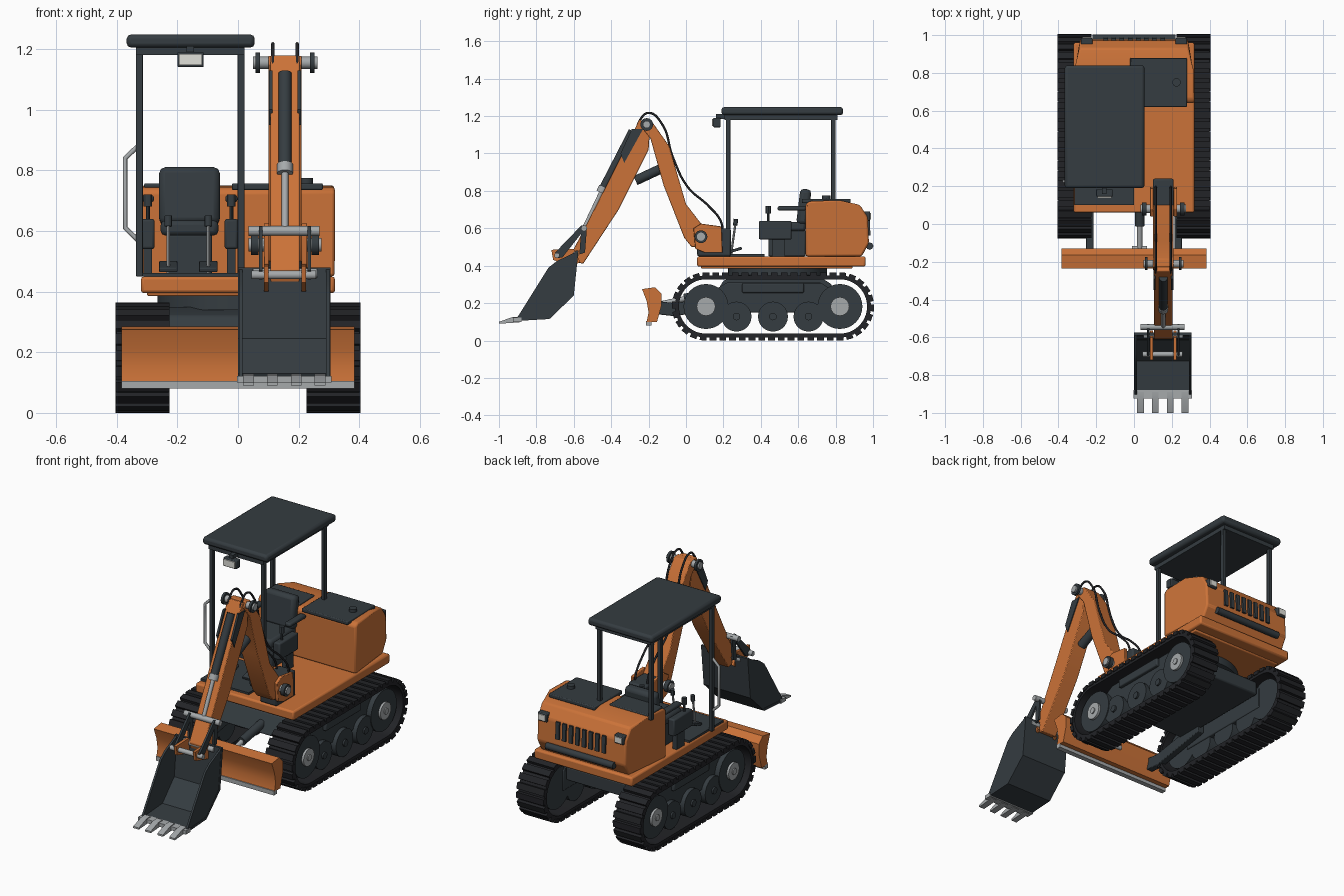
import bpy, bmesh, math
from mathutils import Vector, Matrix

if "Cube" in bpy.data.objects:
    bpy.data.objects.remove(bpy.data.objects["Cube"])

def material(name, c):
    m = bpy.data.materials.new(name)
    m.diffuse_color = (*c, 1)
    m.use_nodes = True
    m.node_tree.nodes["Principled BSDF"].inputs["Base Color"].default_value = m.diffuse_color
    return m

ORANGE = material("orange_paint", (0.60, 0.17, 0.04))
DARK = material("dark_steel", (0.035, 0.045, 0.052))
RUBBER = material("rubber", (0.016, 0.017, 0.02))
GREY = material("bare_steel", (0.38, 0.40, 0.41))
LAMP = material("lamp_glass", (0.75, 0.75, 0.7))

def finish(bm, name, mat, bevel=0):
    bmesh.ops.recalc_face_normals(bm, faces=bm.faces)
    me = bpy.data.meshes.new(name)
    bm.to_mesh(me)
    bm.free()
    ob = bpy.data.objects.new(name, me)
    bpy.context.collection.objects.link(ob)
    me.materials.append(mat)
    if bevel:
        b = ob.modifiers.new("bevel", 'BEVEL')
        b.width, b.segments = bevel, 2
    return ob

def box(name, x0, x1, y0, y1, z0, z1, mat, bevel=0, tilt=0):
    bm = bmesh.new()
    m = (Matrix.Translation(((x0+x1)/2, (y0+y1)/2, (z0+z1)/2)) @ Matrix.Rotation(tilt, 4, 'X')
         @ Matrix.Diagonal((x1-x0, y1-y0, z1-z0, 1)))
    bmesh.ops.create_cube(bm, size=1, matrix=m)
    return finish(bm, name, mat, bevel)

def prism(name, pts, x0, x1, mat, bevel=0, shape=None):
    """Side profile of (y, z) points extruded along x."""
    bm = bmesh.new()
    a, b = ([bm.verts.new((x, y, z)) for y, z in pts] for x in (x0, x1))
    bm.faces.new(a)
    bm.faces.new(b)
    for i in range(len(pts)):
        j = (i+1) % len(pts)
        bm.faces.new((a[i], a[j], b[j], b[i]))
    if shape:
        for v in bm.verts:
            shape(v.co)
    return finish(bm, name, mat, bevel)

def rod(name, a, b, r, mat, seg=20):
    a, b = Vector(a), Vector(b)
    d = b-a
    bm = bmesh.new()
    m = Matrix.Translation((a+b)/2) @ d.to_track_quat('Z', 'Y').to_matrix().to_4x4()
    bmesh.ops.create_cone(bm, cap_ends=True, segments=seg, radius1=r, radius2=r, depth=d.length, matrix=m)
    return finish(bm, name, mat)

def pin(name, x0, x1, y, z, r, mat, seg=24):
    return rod(name, (x0, y, z), (x1, y, z), r, mat, seg)

def tube(name, pts, r, mat, smooth=True):
    cu = bpy.data.curves.new(name, 'CURVE')
    cu.dimensions, cu.bevel_depth, cu.bevel_resolution, cu.use_fill_caps = '3D', r, 2, True
    sp = cu.splines.new('BEZIER')
    sp.bezier_points.add(len(pts)-1)
    for p, co in zip(sp.bezier_points, pts):
        p.co = co
        p.handle_left_type = p.handle_right_type = 'AUTO' if smooth else 'VECTOR'
    cu.materials.append(mat)
    bpy.context.collection.objects.link(bpy.data.objects.new(name, cu))

# ---- crawler tracks
Y0, Y1, ZC = 0.107, 0.823, 0.182
L = Y1-Y0

def track_point(s, r):
    """Point and outward angle at arc length s round a track loop of radius r."""
    arc = math.pi*r
    if s < L:
        return Y0+s, ZC+r, math.pi/2
    s -= L
    if s < arc:
        a = math.pi/2 - s/r
        return Y1+r*math.cos(a), ZC+r*math.sin(a), a
    s -= arc
    if s < L:
        return Y1-s, ZC-r, -math.pi/2
    a = -math.pi/2 - (s-L)/r
    return Y0+r*math.cos(a), ZC+r*math.sin(a), a

for side, sx in (("left", -1), ("right", 1)):
    xi, xo = 0.23*sx, 0.40*sx
    bm = bmesh.new()
    rings = []
    for i in range(72):
        a = -math.pi/2 + math.pi*(i % 36)/35 + (math.pi if i >= 36 else 0)
        yc = Y1 if i < 36 else Y0
        rings.append([bm.verts.new((x, yc+r*math.cos(a), ZC+r*math.sin(a)))
                      for x, r in ((xi, .145), (xo, .145), (xo, .166), (xi, .166))])
    for i in range(72):
        p, q = rings[i], rings[(i+1) % 72]
        for k in range(4):
            bm.faces.new((p[k], p[(k+1) % 4], q[(k+1) % 4], q[k]))
    finish(bm, side+"_track_belt", RUBBER)
    bm = bmesh.new()
    R, N = 0.171, 48
    for i in range(N):
        y, z, a = track_point(i*(2*L+2*math.pi*R)/N, R)
        m = (Matrix.Translation(((xi+xo)/2, y, z)) @ Matrix.Rotation(a, 4, 'X')
             @ Matrix.Diagonal((0.178, 0.022, 0.036, 1)))
        bmesh.ops.create_cube(bm, size=1, matrix=m)
    finish(bm, side+"_track_lugs", RUBBER)
    # wheels, rollers and side frame
    for n, y in (("idler", Y0), ("sprocket", Y1)):
        pin(f"{side}_{n}", .26*sx, .375*sx, y, ZC, .12, DARK, 32)
        pin(f"{side}_{n}_hub", .37*sx, .388*sx, y, ZC, .05, GREY)
        pin(f"{side}_{n}_cap", .38*sx, .394*sx, y, ZC, .018, GREY, 12)
    for i, y in enumerate((.27, .465, .655)):
        pin(f"{side}_roller_{i}", .26*sx, .37*sx, y, .128, .08, DARK, 28)
        pin(f"{side}_roller_hub_{i}", .36*sx, .38*sx, y, .128, .02, DARK, 12)
    prism(side+"_track_frame", [(.15, .15), (.15, .27), (.22, .31), (.72, .31), (.78, .27), (.78, .15)],
          .255*sx, .345*sx, DARK, .006)
    box(side+"_track_guard", .30*sx, .365*sx, .3, .63, .255, .305, DARK, .006)
    # blade push arm
    prism(side+"_blade_arm", [(-.15, .14), (-.15, .21), (-.06, .20), (.3, .26), (.3, .19), (-.06, .13)],
          .215*sx, .255*sx, DARK, .004)

# ---- undercarriage centre and turntable
prism("centre_frame", [(.14, .22), (.2, .32), (.28, .35), (.7, .35), (.78, .30), (.78, .22)], -.24, .24, DARK, .008)
rod("turntable_ring", (0, .49, .34), (0, .49, .388), .265, DARK, 48)

# ---- dozer blade
prism("dozer_blade", [(-.235, .275), (-.165, .285), (-.13, .25), (-.13, .19), (-.155, .10), (-.21, .10),
                      (-.20, .15), (-.21, .21)], -.385, .385, ORANGE)
box("blade_edge", -.385, .385, -.215, -.185, .08, .105, GREY)
rod("blade_cylinder", (.03, -.01, .225), (.03, .18, .26), .025, DARK)
rod("blade_cylinder_rod", (.03, -.14, .195), (.03, 0, .225), .014, GREY)
pin("blade_cylinder_pin", -.01, .07, -.13, .195, .014, GREY)

# ---- house platform and engine body
box("platform_skirt", -.30, .30, .08, .89, .385, .41, ORANGE, .006)
box("platform", -.32, .32, .06, .96, .395, .45, ORANGE, .01)

def narrow_tail(co):
    if co.y > .9:
        co.x *= .9

prism("engine_body", [(.64, .45), (.64, .73), (.66, .745), (.82, .75), (.93, .725), (.972, .66), (.978, .52), (.94, .45)],
      -.32, .32, ORANGE, .01, narrow_tail)
box("hood_panel", -.02, .28, .62, .88, .735, .757, DARK, .005)
rod("fuel_cap", (.225, .75, .75), (.225, .75, .775), .022, DARK)
box("rear_cover", -.31, -.06, .66, .8, .742, .757, DARK, .005)
for i in range(8):
    x = -.15+i*.043
    box(f"grille_slot_{i}", x-.012, x+.012, .955, .984, .56, .66, DARK, tilt=.05)
tube("rear_bumper", [(-.22, .982, .505), (.22, .982, .505)], .02, DARK, False)
for x in (-.25, .25):
    box("rear_lamp_housing", x-.03, x+.03, .945, .984, .64, .69, DARK, .005)
    box("rear_lamp", x-.022, x+.022, .98, .99, .648, .682, LAMP)

# ---- canopy
box("canopy_roof", -.367, .055, .19, .84, 1.205, 1.248, DARK, .014)
box("canopy_frame", -.336, .022, .205, .81, 1.18, 1.208, DARK)
for x in (-.325, .01):
    box("front_post", x-.011, x+.011, .213, .237, .45, 1.19, DARK, .003)
    box("rear_post", x-.011, x+.011, .775, .80, .73, 1.19, DARK, .003)
box("work_light_housing", -.20, -.113, .145, .185, 1.14, 1.19, DARK, .005)
box("work_light", -.194, -.119, .138, .147, 1.147, 1.184, LAMP)
box("work_light_bracket", -.17, -.145, .16, .21, 1.185, 1.21, DARK)
tube("grab_rail", [(-.33, .225, .88), (-.372, .225, .84), (-.372, .225, .61), (-.33, .225, .57)], .008, GREY, False)

# ---- operator station
box("floor_mat", -.315, .0, .10, .42, .45, .462, DARK)
box("seat_pedestal", -.235, -.085, .44, .64, .45, .59, DARK, .008)
box("seat_cushion", -.255, -.065, .40, .64, .585, .635, DARK, .015)
box("seat_back", -.26, -.06, .60, .66, .62, .81, DARK, .02, -.12)
for x in (-.297, -.022):
    box("control_console", x-.022, x+.022, .39, .565, .54, .64, DARK, .008)
    box("console_leg", x-.014, x+.014, .46, .53, .45, .55, DARK)
    box("armrest", x-.02, x+.02, .49, .64, .695, .718, DARK, .008)
    rod("joystick", (x, .44, .63), (x, .44, .69), .007, DARK, 10)
    rod("joystick_knob", (x, .44, .68), (x, .44, .72), .014, DARK, 12)
for x in (-.23, -.098):
    rod("travel_lever", (x, .24, .455), (x, .265, .63), .006, GREY, 10)
    rod("travel_knob", (x, .263, .615), (x, .267, .65), .012, DARK, 12)
    box("pedal", x-.03, x+.03, .22, .30, .475, .49, DARK, .003, .3)

# ---- swing bracket and boom
XC = .155
box("swing_post", .10, .21, .06, .24, .45, .60, DARK, .01)
for x in (.085, .21):
    prism("swing_cheek", [(.05, .49), (.04, .60), (.08, .625), (.19, .61), (.195, .47), (.10, .47)], x, x+.018, ORANGE, .003)
pin("boom_foot_pin", .035, .275, .08, .555, .022, GREY)
for x in (.055, .255):
    pin("boom_foot_collar", x-.012, x+.012, .08, .555, .034, DARK)
prism("boom", [(-.245, 1.15), (-.225, 1.178), (-.185, 1.175), (-.09, 1.04), (.0, .73), (.10, .60), (.115, .55),
               (.08, .50), (.03, .50), (-.01, .55), (-.12, .83), (-.19, 1.08)], .1, .21, ORANGE, .004)
pin("elbow_pin", .05, .262, -.21, 1.155, .02, GREY)
for x in (.065, .245):
    pin("elbow_collar", x-.007, x+.007, -.21, 1.155, .034, DARK)
# ---- arm with its cylinders
prism("arm", [(-.19, 1.165), (-.25, 1.18), (-.275, 1.13), (-.44, .80), (-.61, .47), (-.59, .42), (-.55, .41),
              (-.36, .70), (-.20, 1.02)], .107, .203, ORANGE, .004)
rod("arm_cylinder", (XC, -.27, .855), (XC, -.12, .925), .026, DARK)
rod("bucket_cylinder", (XC, -.285, 1.12), (XC, -.45, .80), .022, DARK)
rod("bucket_cylinder_collar", (XC, -.44, .82), (XC, -.455, .79), .026, GREY)
rod("bucket_cylinder_rod", (XC, -.45, .80), (XC, -.545, .60), .011, GREY)
for x in (.108, .202):
    prism("cylinder_lug", [(-.23, 1.13), (-.29, 1.13), (-.35, 1.0), (-.33, .95)], x-.006, x+.006, DARK)
pin("link_pin", .035, .268, -.545, .60, .016, GREY)
pin("bucket_front_pin", .045, .258, -.69, .455, .014, GREY)
pin("bucket_pivot_pin", .05, .26, -.59, .46, .016, GREY)
for x in (.075, .235):
    prism("bucket_link", [(-.53, .61), (-.56, .615), (-.70, .47), (-.69, .44), (-.66, .445)], x-.006, x+.006, DARK)
    prism("arm_link", [(-.53, .60), (-.56, .60), (-.57, .46), (-.54, .47)], x-.006, x+.006, DARK)
for x in (.093, .217):
    prism("bucket_ear", [(-.72, .485), (-.60, .49), (-.565, .42), (-.60, .40), (-.71, .43)], x-.008, x+.008, ORANGE)

# ---- bucket: side plates, folded shell, cutting edge and teeth
for x in (.003, .291):
    prism("bucket_side", [(-.575, .48), (-.69, .425), (-.735, .39), (-.91, .11), (-.73, .115), (-.60, .24)], x, x+.012, DARK)
prism("bucket_shell", [(-.575, .48), (-.60, .24), (-.73, .115), (-.90, .105), (-.90, .118), (-.725, .13),
                       (-.615, .245), (-.59, .48)], .0, .305, DARK)
box("bucket_edge", -.003, .308, -.925, -.88, .10, .122, GREY)
for x in (.035, .113, .192, .27):
    prism("bucket_tooth", [(-.89, .097), (-.89, .128), (-.93, .125), (-1.0, .10), (-1.0, .09)], x-.018, x+.018, GREY)

# ---- hydraulic hoses
for x in (.115, .195):
    tube("hose", [(x, -.27, 1.10), (x, -.245, 1.18), (x, -.2, 1.217), (x, -.13, 1.16), (x, -.07, .98), (x, .01, .82),
                  (x, .12, .72), (x, .185, .64), (x, .2, .57)], .006, RUBBER)

# ---- smooth shading on round parts, sharp edges kept
for ob in bpy.data.objects:
    ob.select_set(ob.type == 'MESH')
    if ob.type == 'MESH':
        bpy.context.view_layer.objects.active = ob
bpy.ops.object.shade_smooth_by_angle(angle=math.radians(30))
